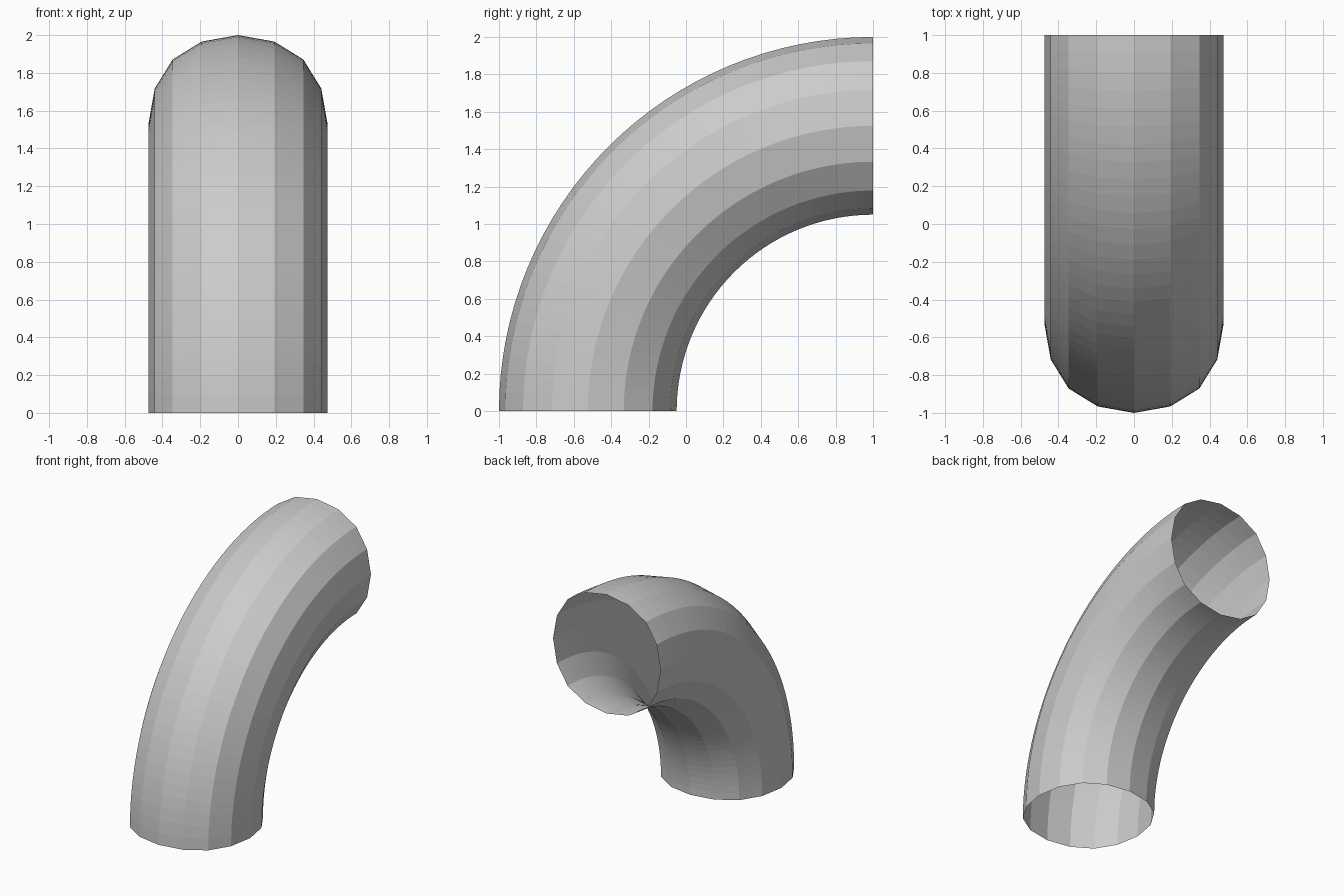
import bpy, bmesh, math
from mathutils import Vector, Matrix

if "Cube" in bpy.data.objects:
    bpy.data.objects.remove(bpy.data.objects["Cube"])

BEND_RADIUS = 1.525     # centre line radius
PIVOT = Vector((0, 1, 0))
STEPS = 32

# 16-sided cross-section, slightly fuller than a circle on the diagonals
quarter = [(0.475, 0.0), (0.441, 0.192), (0.346, 0.346), (0.192, 0.441)]
section = []
for k in range(4):
    turn = Matrix.Rotation(k * math.pi / 2, 2)
    section += [turn @ Vector(p) for p in quarter]

# Open ring at the base, swept a quarter turn about the x axis
bm = bmesh.new()
ring = [bm.verts.new((p.x, PIVOT.y - BEND_RADIUS + p.y, 0)) for p in section]
edges = [bm.edges.new((ring[i], ring[(i + 1) % 16])) for i in range(16)]
bmesh.ops.spin(bm, geom=ring + edges, cent=PIVOT, axis=(-1, 0, 0),
               angle=math.pi / 2, steps=STEPS, use_duplicate=False)

# Outward-facing flat faces
bm.normal_update()
f = max(bm.faces, key=lambda f: f.calc_center_median().x)
if f.normal.x < 0:
    bmesh.ops.reverse_faces(bm, faces=bm.faces[:])

mesh = bpy.data.meshes.new("pipe_elbow")
bm.to_mesh(mesh)
bm.free()
bpy.context.collection.objects.link(bpy.data.objects.new("pipe_elbow", mesh))
